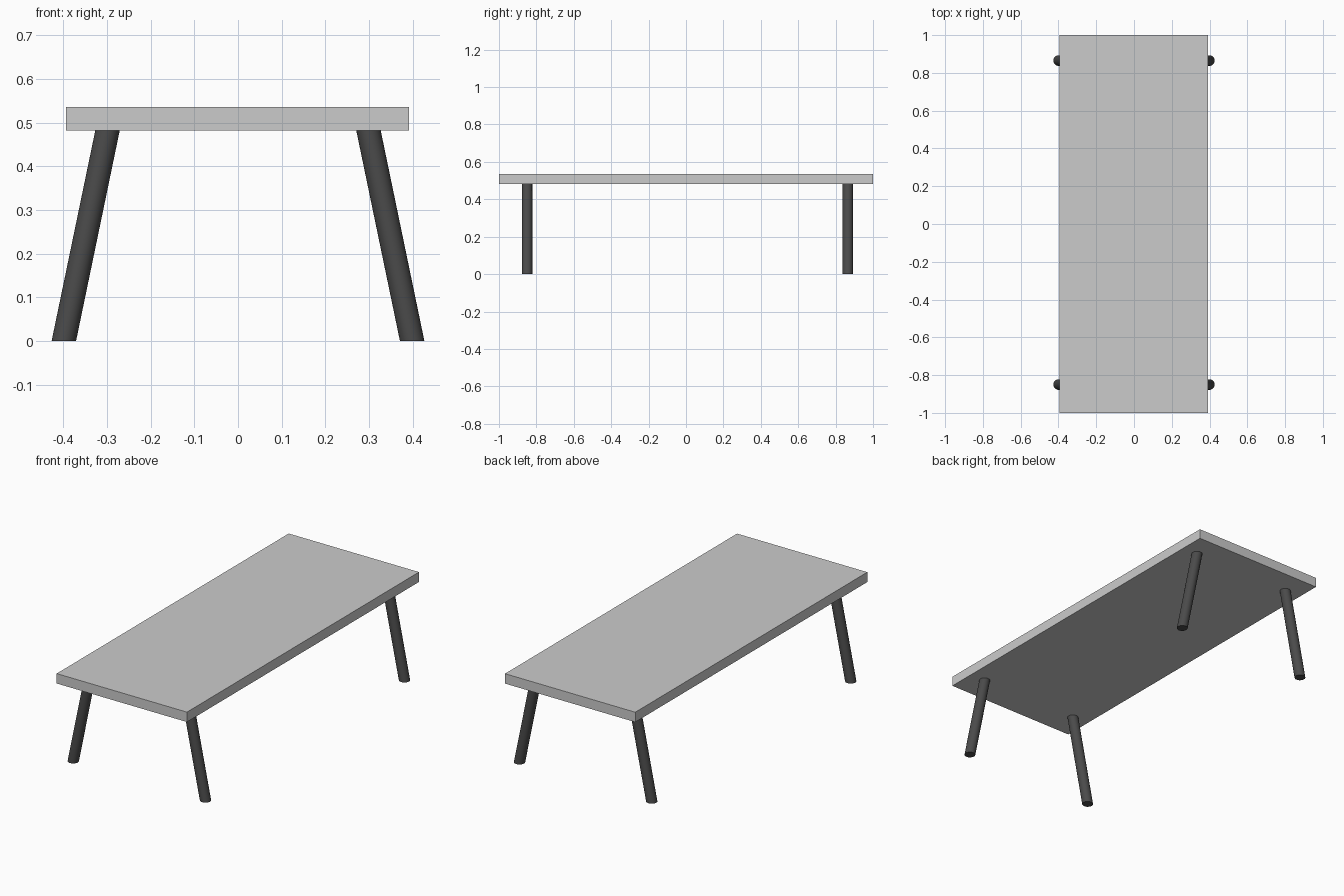
import bpy, bmesh
from mathutils import Matrix

if "Cube" in bpy.data.objects:
    bpy.data.objects.remove(bpy.data.objects["Cube"])

SLAB_BOTTOM, SLAB_TOP = 0.482, 0.536
LEG_R = 0.028

dark = bpy.data.materials.new("dark_leg")
dark.diffuse_color = (0.07, 0.07, 0.07, 1)
dark.use_nodes = True
dark.node_tree.nodes["Principled BSDF"].inputs["Base Color"].default_value = dark.diffuse_color


def add_object(name, bm):
    mesh = bpy.data.meshes.new(name)
    bm.to_mesh(mesh)
    bm.free()
    obj = bpy.data.objects.new(name, mesh)
    bpy.context.collection.objects.link(obj)
    return obj


# Table top: a plain slab
bm = bmesh.new()
bmesh.ops.create_cube(bm, size=1)
bmesh.ops.scale(bm, vec=(0.786, 2.0, SLAB_TOP - SLAB_BOTTOM), verts=bm.verts)
bmesh.ops.translate(bm, vec=(-0.001, 0, (SLAB_TOP + SLAB_BOTTOM) / 2), verts=bm.verts)
add_object("table_top", bm)


# Splayed round leg, cut level at the floor and under the top
def leg(name, side, y):
    bm = bmesh.new()
    bmesh.ops.create_cone(bm, cap_ends=True, segments=32, radius1=LEG_R,
                          radius2=LEG_R, depth=SLAB_BOTTOM,
                          matrix=Matrix.Translation((0, 0, SLAB_BOTTOM / 2)))
    for v in bm.verts:
        t = v.co.z / SLAB_BOTTOM
        v.co.x += side * (0.399 - 0.1 * t)
        v.co.y += y
    for f in bm.faces:
        f.smooth = len(f.verts) == 4
    for e in bm.edges:
        e.smooth = all(f.smooth for f in e.link_faces)
    obj = add_object(name, bm)
    obj.data.materials.append(dark)


for end, y in (("front", -0.85), ("back", 0.865)):
    for label, side in (("left", -1), ("right", 1)):
        leg(f"{end}_{label}_leg", side, y)
